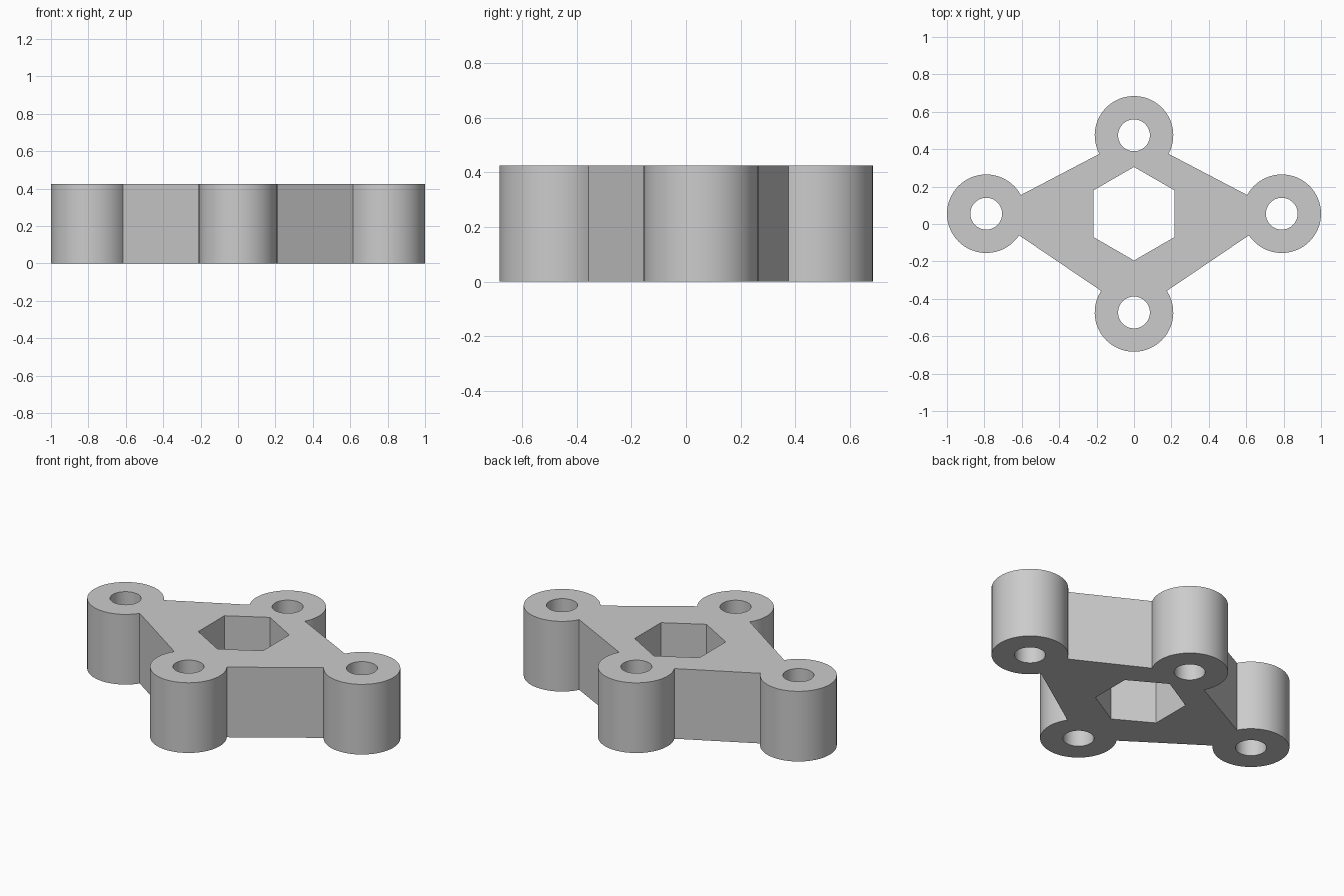
import bpy, bmesh
from math import cos, sin, radians

cube = bpy.data.objects.get("Cube")
if cube:
    bpy.data.objects.remove(cube, do_unlink=True)

HEIGHT = 0.424
BOSS_R, BORE_R, HEX_R = 0.21, 0.085, 0.25
MID_Y = 0.055

# Boss centres counter-clockwise, with the start and end angle of each outer arc
bosses = [
    ((0.79, MID_Y), -146.7, 151.6),
    ((0, 0.474), -28.2, 208.2),
    ((-0.79, MID_Y), 28.4, 326.7),
    ((0, -0.473), 146.7, 393.3),
]


def arc(centre, radius, start, end, steps):
    return [(centre[0] + radius * cos(radians(start + (end - start) * i / steps)),
             centre[1] + radius * sin(radians(start + (end - start) * i / steps)))
            for i in range(steps + 1)]


def add_loop(bm, points):
    verts = [bm.verts.new((x, y, 0)) for x, y in points]
    for a, b in zip(verts, verts[1:] + verts[:1]):
        bm.edges.new((a, b))


bm = bmesh.new()

# Outer outline: boss arcs joined by straight webs
add_loop(bm, [p for c, a, b in bosses for p in arc(c, BOSS_R, a, b, 56)])

# Round bores and the central hexagon
for centre, _, _ in bosses:
    add_loop(bm, arc(centre, BORE_R, 0, 360, 48)[:-1])
add_loop(bm, arc((0, MID_Y), HEX_R, 30, 390, 6)[:-1])

# Fill the profile and extrude it to full thickness
bmesh.ops.triangle_fill(bm, use_beauty=True, use_dissolve=False, edges=bm.edges[:])
top = bmesh.ops.extrude_face_region(bm, geom=bm.faces[:], use_keep_orig=True)
bmesh.ops.translate(bm, vec=(0, 0, HEIGHT),
                    verts=[g for g in top["geom"] if isinstance(g, bmesh.types.BMVert)])
bmesh.ops.recalc_face_normals(bm, faces=bm.faces[:])

mesh = bpy.data.meshes.new("bracket_plate")
bm.to_mesh(mesh)
bm.free()
plate = bpy.data.objects.new("bracket_plate", mesh)
bpy.context.collection.objects.link(plate)

# Plain grey material
grey = bpy.data.materials.new("plain_grey")
grey.use_nodes = True
colour = (0.6, 0.6, 0.6, 1)
grey.diffuse_color = colour
grey.node_tree.nodes["Principled BSDF"].inputs["Base Color"].default_value = colour
mesh.materials.append(grey)

# Smooth round walls, crisp rims and corners
bpy.ops.object.select_all(action="DESELECT")
plate.select_set(True)
bpy.context.view_layer.objects.active = plate
bpy.ops.object.shade_smooth_by_angle(angle=radians(25))
